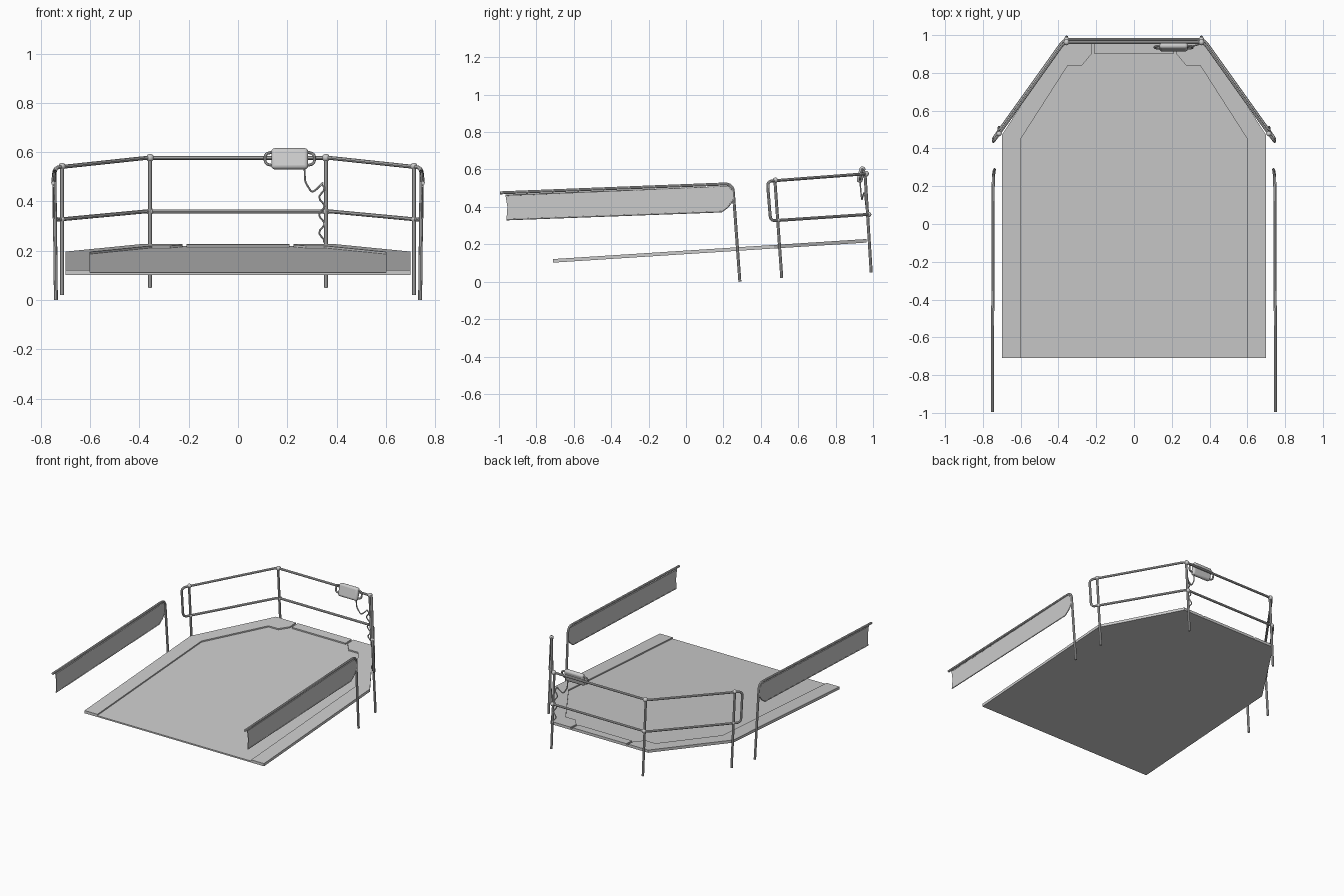
import bpy, bmesh, math
from mathutils import Vector

old = bpy.data.objects.get("Cube")
if old:
    bpy.data.objects.remove(old, do_unlink=True)

grey = bpy.data.materials.new("plain grey")
grey.use_nodes = True
colour = (0.6, 0.6, 0.6, 1)
grey.diffuse_color = colour
grey.node_tree.nodes["Principled BSDF"].inputs["Base Color"].default_value = colour


def finish(obj, smooth=True):
    obj.data.materials.clear()
    obj.data.materials.append(grey)
    bpy.ops.object.select_all(action='DESELECT')
    obj.select_set(True)
    bpy.context.view_layer.objects.active = obj
    if obj.type == 'CURVE':
        bpy.ops.object.convert(target='MESH')
    if smooth:
        bpy.ops.object.shade_smooth_by_angle(angle=math.radians(40))
    return bpy.context.object


def prism(name, points, offset):
    """Extrude a planar outline of 3D points by an offset vector."""
    bm = bmesh.new()
    face = bm.faces.new([bm.verts.new(p) for p in points])
    ext = bmesh.ops.extrude_face_region(bm, geom=[face])
    moved = [v for v in ext["geom"] if isinstance(v, bmesh.types.BMVert)]
    bmesh.ops.translate(bm, verts=moved, vec=offset)
    bmesh.ops.recalc_face_normals(bm, faces=bm.faces)
    mesh = bpy.data.meshes.new(name)
    bm.to_mesh(mesh)
    bm.free()
    obj = bpy.data.objects.new(name, mesh)
    bpy.context.collection.objects.link(obj)
    return finish(obj, False)


def fillet(points, radius, closed=False, steps=5):
    """Round the corners of a path."""
    pts = [Vector(p) for p in points]
    out = []
    for i, p in enumerate(pts):
        if not closed and i in (0, len(pts) - 1):
            out.append(p)
            continue
        a, b = pts[i - 1], pts[(i + 1) % len(pts)]
        s = p + (a - p).normalized() * radius
        e = p + (b - p).normalized() * radius
        for k in range(steps + 1):
            t = k / steps
            out.append(s * (1 - t) ** 2 + p * 2 * t * (1 - t) + e * t * t)
    return out


def tube(name, points, radius, closed=False):
    curve = bpy.data.curves.new(name, 'CURVE')
    curve.dimensions = '3D'
    curve.bevel_depth = radius
    curve.bevel_resolution = 2
    curve.use_fill_caps = True
    spline = curve.splines.new('POLY')
    spline.points.add(len(points) - 1)
    for sp, p in zip(spline.points, points):
        sp.co = (*p, 1)
    spline.use_cyclic_u = closed
    obj = bpy.data.objects.new(name, curve)
    bpy.context.collection.objects.link(obj)
    return finish(obj)


def ball(name, centre, radius):
    bpy.ops.mesh.primitive_uv_sphere_add(segments=12, ring_count=8, radius=radius, location=centre)
    bpy.context.object.name = name
    finish(bpy.context.object)


def slope(x, y, lift=0.0):
    return (x, y, 0.112 + (y + 0.71) * 0.064 + lift)


# Sloping deck
half = [(0.7, -0.71), (0.7, 0.47), (0.38, 0.965)]
outline = half + [(-x, y) for x, y in reversed(half)]
prism("deck", [slope(x, y) for x, y in outline], (0, 0, -0.01))

# Raised edge strips and the plate between them
edge = [(0.6, -0.71), (0.7, -0.71), (0.7, 0.47), (0.38, 0.965), (0.225, 0.965),
        (0.225, 0.9), (0.275, 0.84), (0.35, 0.84), (0.6, 0.45)]
for side, s in (("left", 1), ("right", -1)):
    prism(side + "_deck_edge", [slope(s * x, y) for x, y in edge], (0, 0, 0.009))
plate = [(-0.21, 0.9), (0.21, 0.9), (0.21, 0.965), (-0.21, 0.965)]
prism("bow_plate", [slope(x, y) for x, y in plate], (0, 0, 0.009))

# Bow railing: one closed pipe loop with rounded ends
R = 0.008
top = [(0.37, 0.962, 0.577), (0.745, 0.435, 0.537)]
low = [(0.745, 0.452, 0.325), (0.37, 0.977, 0.36)]
right_half = top + low
left_half = [(-x, y, z) for x, y, z in reversed(right_half)]
tube("bow_railing", fillet(right_half + left_half, 0.03, closed=True), R, closed=True)

for side, s in (("left", 1), ("right", -1)):
    # Bow posts and joints
    tube(side + "_bow_post", [(s * 0.357, 0.957, 0.58), (s * 0.357, 0.99, 0.05)], R)
    tube(side + "_shoulder_post", [(s * 0.714, 0.475, 0.545), (s * 0.714, 0.512, 0.02)], R)
    ball(side + "_bow_upper_joint", (s * 0.357, 0.962, 0.577), 0.016)
    ball(side + "_bow_lower_joint", (s * 0.357, 0.977, 0.36), 0.014)
    ball(side + "_shoulder_upper_joint", (s * 0.714, 0.478, 0.543), 0.014)
    ball(side + "_shoulder_lower_joint", (s * 0.714, 0.492, 0.328), 0.012)

    # Side handrail bending down into its post
    rail = [(s * 0.75, -0.995, 0.475), (s * 0.745, 0.25, 0.524), (s * 0.739, 0.288, 0.0)]
    tube(side + "_handrail", fillet(rail, 0.045), R)

    # Side weather cloth hanging from the handrail
    cloth = [(-0.965, 0.462), (-0.955, 0.4), (-0.96, 0.332), (0.19, 0.374),
             (0.225, 0.4), (0.255, 0.44), (0.25, 0.485), (0.225, 0.512)]
    prism(side + "_weather_cloth", [(s * 0.746, y, z) for y, z in cloth], (s * 0.004, 0, 0))
    tube(side + "_cloth_hem", [(s * 0.748, y, z) for y, z in cloth[2:6]], 0.004)
    tube(side + "_cloth_lacing", [(s * 0.748, -0.965, 0.462), (s * 0.746, 0.225, 0.508)], 0.004)

# Rescue float with end handles
bpy.ops.mesh.primitive_cube_add(size=1, location=(0.21, 0.936, 0.573))
rescue_float = bpy.context.object
rescue_float.name = "rescue_float"
rescue_float.scale = (0.15, 0.032, 0.088)
rescue_float.rotation_euler.x = -0.25
bpy.ops.object.transform_apply(location=False, rotation=False, scale=True)
bevel = rescue_float.modifiers.new("soft edges", 'BEVEL')
bevel.width, bevel.segments = 0.015, 4
finish(rescue_float)
for side, s in (("left", 1), ("right", -1)):
    grip = [(0.06, 0.03), (0.1, 0.02), (0.1, -0.02), (0.06, -0.03)]
    tube(side + "_float_grip",
         fillet([(0.21 + s * x, 0.936 + z * 0.25, 0.573 + z) for x, z in grip], 0.015), 0.006)

# Float lanyard: a slack loop, then a wavy run down the post
slack = [(0.27, 0.93, 0.54), (0.272, 0.935, 0.48), (0.3, 0.94, 0.435), (0.325, 0.945, 0.455), (0.343, 0.95, 0.475)]
wavy = [(0.34 + 0.011 * math.sin(i * 1.1), 0.955 + 0.0015 * i, 0.47 - 0.0125 * i) for i in range(20)]
tube("float_lanyard", fillet(slack, 0.015) + [Vector(p) for p in wavy], 0.004)
